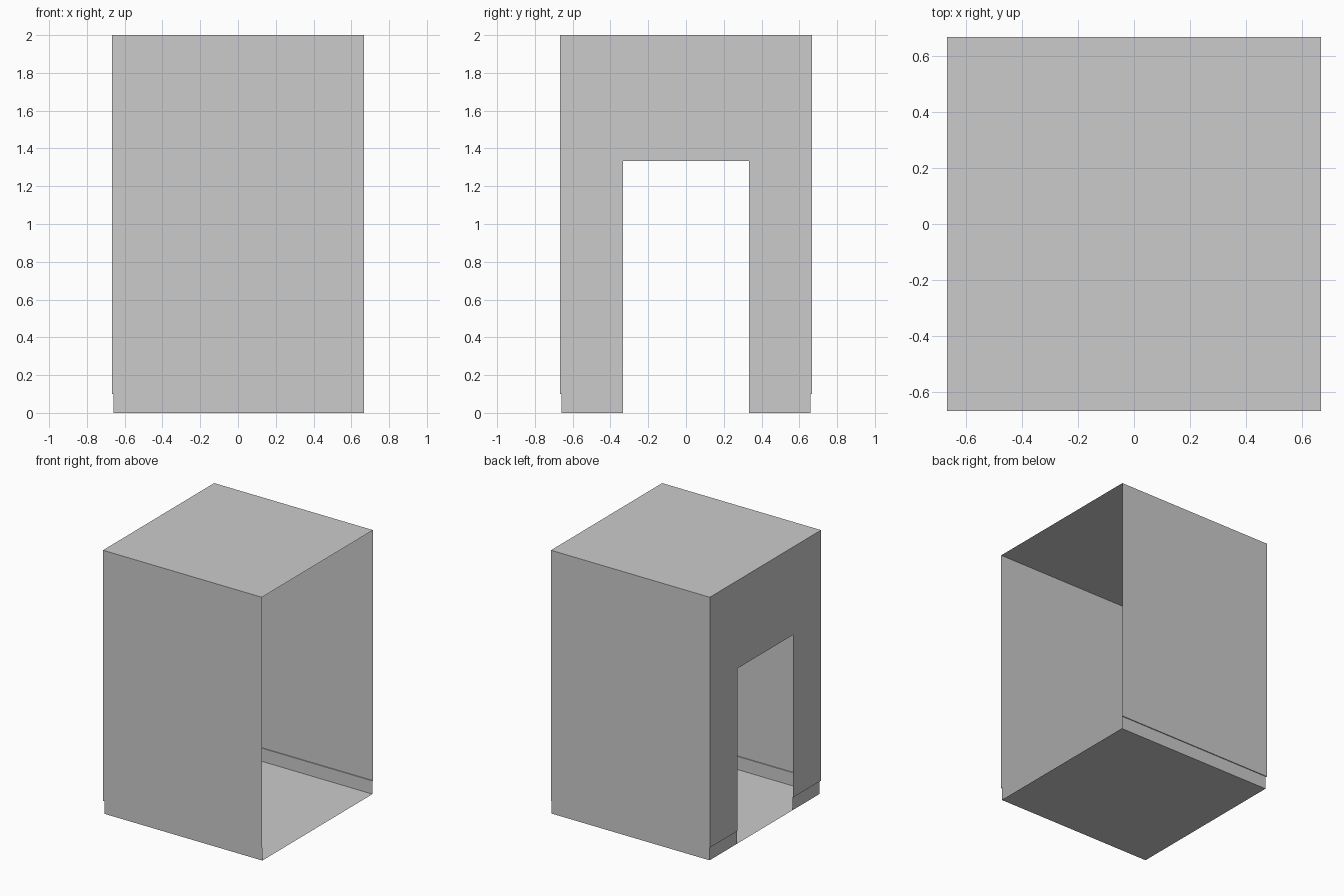
import bpy, bmesh

if "Cube" in bpy.data.objects:
    bpy.data.objects.remove(bpy.data.objects["Cube"])

H = 2 / 3          # half width of the room
INSET = 0.0067     # skirting stands inward of the wall
SKIRT = 0.1        # skirting height
TOP = 2.0
DOOR_W, DOOR_H = 1 / 3, 4 / 3   # door half width, door height


def make_object(name, bm, mirror=False):
    bmesh.ops.remove_doubles(bm, verts=bm.verts, dist=1e-5)
    me = bpy.data.meshes.new(name)
    bm.to_mesh(me)
    bm.free()
    ob = bpy.data.objects.new(name, me)
    bpy.context.collection.objects.link(ob)
    if mirror:
        mod = ob.modifiers.new("Mirror", 'MIRROR')
        mod.use_axis = (False, True, False)
        mod.merge_threshold = 1e-4
    return ob


def quad(bm, *pts):
    bm.faces.new([bm.verts.new(p) for p in pts])


def plan(inset):
    """Half floor plan: open end, back corner, door jamb."""
    h = H - inset
    return [(H, -h), (-h, -h), (-h, -DOOR_W)]


def sweep(bm, profile):
    """Run an (inset, height) profile along the half floor plan."""
    for (i0, z0), (i1, z1) in zip(profile, profile[1:]):
        lo, hi = plan(i0), plan(i1)
        for k in range(2):
            quad(bm, (*lo[k], z0), (*hi[k], z1), (*hi[k + 1], z1), (*lo[k + 1], z0))


# Walls, split at door height so the lintel joins cleanly
bm = bmesh.new()
sweep(bm, [(0, SKIRT), (0, DOOR_H), (0, TOP)])
quad(bm, (-H, -DOOR_W, DOOR_H), (-H, -DOOR_W, TOP), (-H, 0, TOP), (-H, 0, DOOR_H))
make_object("walls", bm, mirror=True)

# Skirting with its narrow ledge
bm = bmesh.new()
sweep(bm, [(INSET, 0), (INSET, SKIRT), (0, SKIRT)])
make_object("skirting", bm, mirror=True)

# Floor, reaching the skirting
f = H - INSET
bm = bmesh.new()
quad(bm, (-f, -f, 0), (H, -f, 0), (H, f, 0), (-f, f, 0))
make_object("floor", bm)

# Ceiling
bm = bmesh.new()
quad(bm, (-H, -H, TOP), (-H, H, TOP), (H, H, TOP), (H, -H, TOP))
make_object("ceiling", bm)
